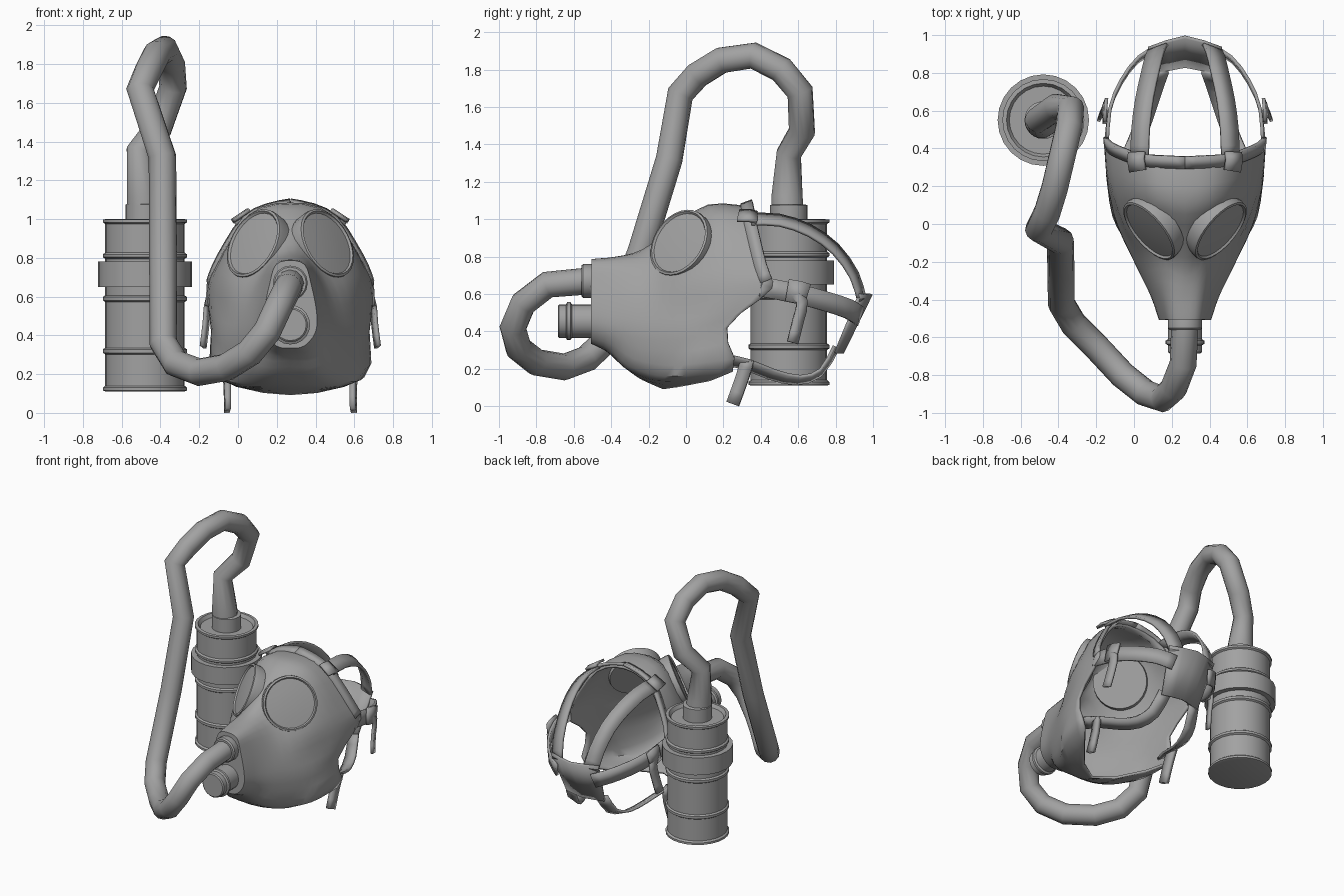
import bpy, bmesh, math
from mathutils import Vector

if "Cube" in bpy.data.objects:
    bpy.data.objects.remove(bpy.data.objects["Cube"])

CX = 0.27                          # mask centre line
HEAD = Vector((CX, 0.5, 0.6))      # straps wrap round this point
rubber = bpy.data.materials.new("dark_grey")
rubber.diffuse_color = (0.36, 0.36, 0.36, 1)
rubber.use_nodes = True
rubber.node_tree.nodes["Principled BSDF"].inputs["Base Color"].default_value = rubber.diffuse_color


def finish(name, verts, faces, thick=0, offset=0, angle=35):
    me = bpy.data.meshes.new(name)
    me.from_pydata([tuple(v) for v in verts], [], faces)
    me.materials.append(rubber)
    bm = bmesh.new()
    bm.from_mesh(me)
    bmesh.ops.remove_doubles(bm, verts=bm.verts, dist=1e-5)
    bmesh.ops.recalc_face_normals(bm, faces=bm.faces)
    bm.to_mesh(me)
    bm.free()
    ob = bpy.data.objects.new(name, me)
    bpy.context.collection.objects.link(ob)
    if thick:
        m = ob.modifiers.new("thickness", 'SOLIDIFY')
        m.thickness, m.offset = thick, offset
    bpy.ops.object.select_all(action='DESELECT')
    ob.select_set(True)
    bpy.context.view_layer.objects.active = ob
    bpy.ops.object.shade_smooth_by_angle(angle=math.radians(angle))
    return ob


def lathe(name, profile, loc, axis=(0, 0, 1), seg=24):
    """Revolve (radius, height) points around an axis."""
    q = Vector((0, 0, 1)).rotation_difference(Vector(axis))
    verts, faces = [], []
    for r, h in profile:
        for i in range(seg):
            a = 2 * math.pi * i / seg
            verts.append(Vector(loc) + q @ Vector((r * math.cos(a), r * math.sin(a), h)))
    for k in range(len(profile) - 1):
        for i in range(seg):
            j = (i + 1) % seg
            faces.append((k * seg + i, k * seg + j, (k + 1) * seg + j, (k + 1) * seg + i))
    n = (len(profile) - 1) * seg
    faces += [tuple(range(seg)), tuple(range(n, n + seg))]
    return finish(name, verts, faces)


def spline(pts, steps, closed=False):
    """Catmull-Rom through the points."""
    n, out = len(pts), []
    for i in range(n if closed else n - 1):
        if closed:
            a, b, c, d = (pts[(i + k) % n] for k in (-1, 0, 1, 2))
        else:
            a, b, c, d = pts[max(i - 1, 0)], pts[i], pts[i + 1], pts[min(i + 2, n - 1)]
        for s in range(steps):
            t = s / steps
            out.append(b + 0.5 * t * (c - a + t * (2 * a - 5 * b + 4 * c - d + t * (3 * (b - c) + d - a))))
    return out if closed else out + [pts[-1]]


def ribbon(name, pts, width, side, steps=2, thick=0.018):
    """Flat strap that faces away from the head; side mirrors it."""
    p = spline([Vector((CX + side * x, y, z)) for x, y, z in pts], steps)
    verts = []
    for i, v in enumerate(p):
        t = (p[min(i + 1, len(p) - 1)] - p[max(i - 1, 0)]).normalized()
        w = t.cross(v - HEAD).normalized() * width / 2
        verts += [v - w, v + w]
    faces = [(2 * i, 2 * i + 1, 2 * i + 3, 2 * i + 2) for i in range(len(p) - 1)]
    return finish(name, verts, faces, thick)


# Mask shell: half rings from snout to rim, top centre to chin
rings = [
    [(0, -.5, .78), (.07, -.5, .76), (.10, -.5, .67), (.13, -.5, .52), (.125, -.5, .42), (.07, -.5, .35), (0, -.5, .34)],
    [(0, -.38, .79), (.08, -.37, .77), (.13, -.36, .67), (.165, -.37, .52), (.17, -.38, .40), (.11, -.4, .31), (0, -.42, .30)],
    [(0, -.23, .83), (.10, -.17, .79), (.19, -.18, .65), (.24, -.2, .50), (.25, -.22, .36), (.17, -.3, .22), (0, -.33, .22)],
    [(0, -.06, .95), (.17, -.02, .855), (.30, 0, .69), (.33, 0, .52), (.345, -.02, .36), (.25, -.15, .17), (0, -.25, .16)],
    [(0, .12, 1.07), (.20, .15, 1.01), (.36, .2, .74), (.40, .22, .57), (.38, .11, .38), (.34, .0, .17), (0, -.19, .13)],
    [(0, .34, 1.06), (.22, .36, .99), (.385, .41, .74), (.42, .46, .63), (.40, .22, .42), (.375, .25, .19), (0, -.12, .10)],
]
full = []
for r in rings:
    half = [Vector((CX + x, y, z)) for x, y, z in r]
    other = [Vector((CX - x, y, z)) for x, y, z in r[-2:0:-1]]
    full.append(spline(half + other, 3, True))
cols = [spline(list(c), 3) for c in zip(*full)]
n, m = len(cols), len(cols[0])
verts = [v for c in cols for v in c]
faces = [(i * m + j, (i + 1) % n * m + j, (i + 1) % n * m + j + 1, i * m + j + 1)
         for i in range(n) for j in range(m - 1)]
faces.append(tuple(i * m for i in range(n)))
finish("mask_shell", verts, faces, 0.018, 0, 45)

# Snout fittings: hose collar and outlet valve
lathe("hose_collar", [(.085, -.02), (.09, 0), (.09, .05), (.082, .06)], (CX, -.5, .67), (0, -1, 0), 16)
lathe("outlet_valve", [(.09, -.02), (.09, .11), (.102, .118), (.102, .135), (.09, .142), (.09, .178),
                       (.082, .185)],
      (CX, -.5, .455), (0, -1, 0), 20)

for s, tag in ((1, "right"), (-1, "left")):
    # Eyepiece with raised frame
    lathe("eyepiece_" + tag, [(.185, -.055), (.192, 0), (.19, .022), (.178, .027), (.17, .016), (.1, .022), (.03, .024)],
          (CX + s * .176, -.025, .868), (s * .7, -.6, .4), 28)
    # Raised rim over brow and temple
    ribbon("rim_" + tag, [(0, .325, 1.085), (.12, .33, 1.06), (.235, .34, 1.0), (.325, .37, .87), (.39, .40, .75), (.42, .43, .67)],
           .065, s, 2, .022)
    # Head straps
    ribbon("upper_strap_" + tag, [(.24, .35, 1.0), (.235, .5, .995), (.215, .66, .94), (.185, .8, .84), (.16, .90, .7), (.14, .94, .57)], .105, s)
    ribbon("side_strap_" + tag, [(.415, .40, .64), (.40, .6, .60), (.34, .75, .56), (.25, .87, .52), (.15, .93, .48)], .105, s)
    ribbon("lower_strap_" + tag, [(.36, .2, .25), (.31, .32, .225), (.25, .46, .17), (.20, .6, .14), (.16, .72, .18), (.13, .80, .31)], .09, s)
    # Loose strap ends and buckles
    ribbon("side_tail_" + tag, [(.42, .56, .63), (.43, .62, .56), (.435, .60, .46), (.45, .57, .34)], .06, s)
    ribbon("jaw_tail_" + tag, [(.335, .33, .25), (.325, .30, .15), (.325, .25, .012)], .07, s, 2, .03)
    ribbon("brow_buckle_" + tag, [(.25, .28, 1.02), (.26, .34, 1.02), (.255, .38, 1.01)], .1, s, 1)
    ribbon("side_buckle_" + tag, [(.425, .54, .62), (.425, .60, .61), (.42, .65, .595)], .12, s, 1)

# Back pad
xs = [(-1, .93, .80), (-.5, .965, .82), (0, .99, .835), (.5, .965, .82), (1, .93, .80)]
verts = [(CX + .195 * x, y, .6) for x, y, b in xs] + [(CX + .155 * x, b, .285) for x, y, b in xs]
finish("back_pad", verts, [(i, i + 1, i + 6, i + 5) for i in range(4)], 0.018)

# Filter canister with rolled rims, ribs and a wide band
B = .205
profile = [(.2, .11), (.217, .115), (.217, .13), (B, .14)]
for z in (.32, .59):
    profile += [(B, z - .018), (.217, z - .01), (.217, z + .008), (B, z + .016)]
profile += [(B, .65), (.242, .65), (.242, .78), (B, .78)]
profile += [(B, .795), (.217, .803), (.217, .818), (B, .827)]
profile += [(B, .975), (.217, .983), (.217, .998), (.195, 1.0), (.18, .975), (.1, .975),
            (.1, 1.075), (.085, 1.08)]
lathe("filter_canister", profile, (-.48, .55, 0))

# Breathing hose: (x, y, z, radius factor)
path = [(-.485, .545, 1.0, 1.25), (-.49, .54, 1.12, 1.2), (-.51, .55, 1.35, .95), (-.41, .62, 1.47, 1),
        (-.335, .61, 1.68, 1), (-.345, .51, 1.80, 1), (-.38, .36, 1.875, 1), (-.42, .19, 1.85, 1),
        (-.46, .06, 1.77, 1), (-.505, -.03, 1.67, 1), (-.39, -.09, 1.32, 1), (-.387, -.24, .83, 1),
        (-.385, -.42, .36, 1), (-.32, -.53, .255, 1), (-.2, -.65, .21, 1), (-.06, -.80, .235, 1),
        (.06, -.895, .31, 1), (.15, -.925, .42, 1), (.21, -.87, .55, 1), (.26, -.74, .65, 1), (CX, -.52, .67, 1)]
cu = bpy.data.curves.new("breathing_hose", 'CURVE')
cu.dimensions = '3D'
cu.bevel_depth, cu.bevel_resolution, cu.use_fill_caps = .072, 4, True
cu.materials.append(rubber)
sp = cu.splines.new('POLY')
sp.points.add(len(path) - 1)
for p, (x, y, z, r) in zip(sp.points, path):
    p.co, p.radius = (x, y, z, 1), r
sp.use_smooth = True
bpy.context.collection.objects.link(bpy.data.objects.new("breathing_hose", cu))
